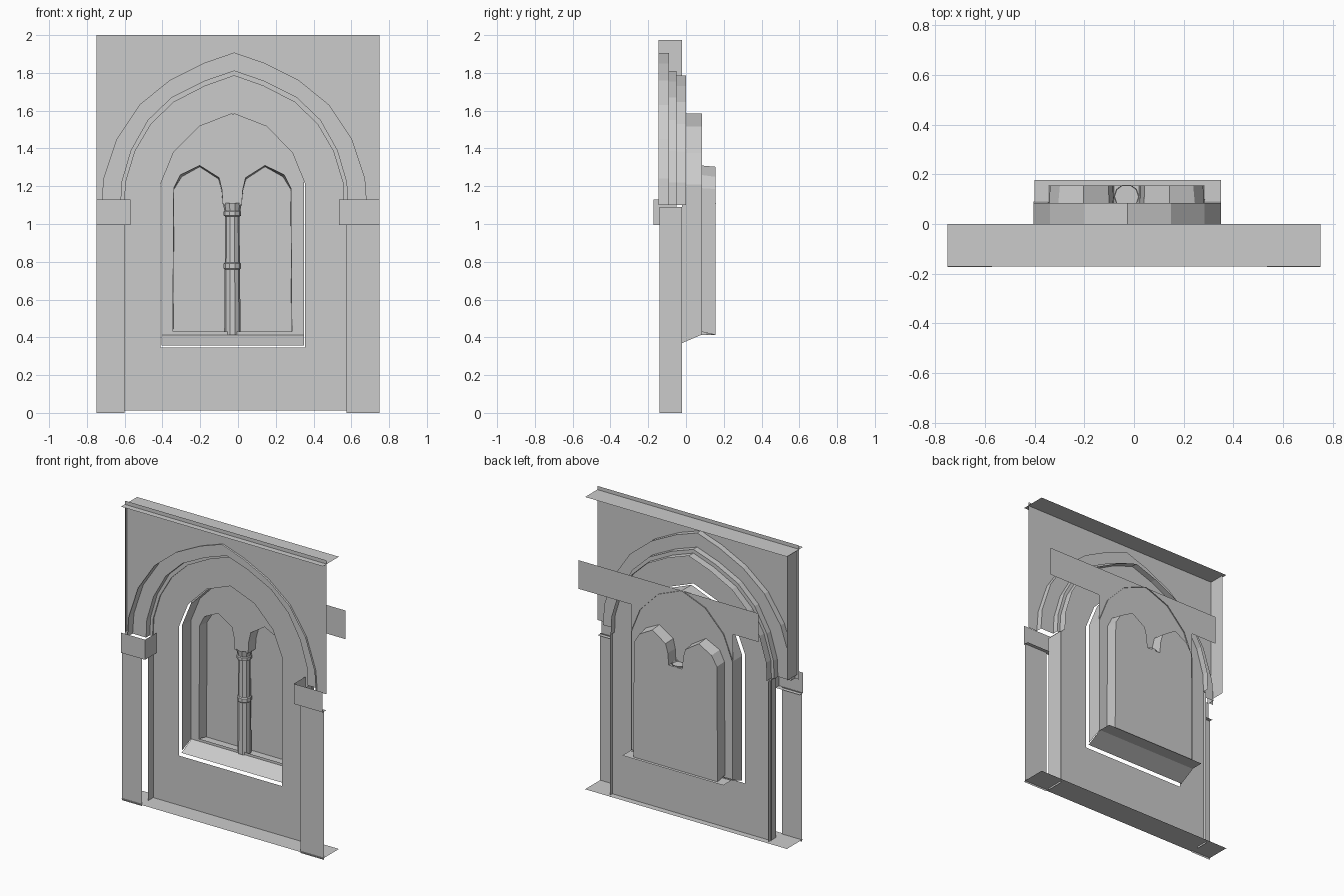
import bpy, bmesh

if "Cube" in bpy.data.objects:
    bpy.data.objects.remove(bpy.data.objects["Cube"])

C = -0.02  # centre line of the arches


def finish(bm, name):
    me = bpy.data.meshes.new(name)
    bm.to_mesh(me)
    bm.free()
    ob = bpy.data.objects.new(name, me)
    bpy.context.collection.objects.link(ob)
    return ob


def panel(name, y, outline, *holes):
    """Flat upright sheet at depth y, with optional holes."""
    bm = bmesh.new()
    edges = []
    for loop in (outline,) + holes:
        vs = [bm.verts.new((x, y, z)) for x, z in loop]
        edges += [bm.edges.new((vs[i - 1], vs[i])) for i in range(len(vs))]
    bmesh.ops.triangle_fill(bm, edges=edges, use_beauty=True, normal=(0, -1, 0))
    bmesh.ops.dissolve_limit(bm, angle_limit=0.01, verts=bm.verts, edges=bm.edges)
    return finish(bm, name)


def loft(name, *rows):
    """Sheet joining rows of (y, profile) with equal point counts."""
    bm = bmesh.new()
    vs = [[bm.verts.new((x, y, z)) for x, z in prof] for y, prof in rows]
    for a, b in zip(vs, vs[1:]):
        for i in range(len(a) - 1):
            bm.faces.new((a[i], a[i + 1], b[i + 1], b[i]))
    return finish(bm, name)


def floor_sheet(name, x0, x1, y0, y1, z):
    return loft(name, (y0, [(x0, z), (x1, z)]), (y1, [(x0, z), (x1, z)]))


def side_sheet(name, x, y0, y1, z0, z1):
    return loft(name, (y0, [(x, z0), (x, z1)]), (y1, [(x, z0), (x, z1)]))


def rect(x0, x1, z0, z1):
    return [(x0, z0), (x1, z0), (x1, z1), (x0, z1)]


def arch(half, cx=C):
    """Mirror a half profile (outside to apex) into a full arch, left to right."""
    return [(cx - x, z) for x, z in half] + [(cx + x, z) for x, z in half[-2::-1]]


# Arch profiles, springing to apex
outer = arch([(.70, 1.10), (.69, 1.24), (.62, 1.45), (.50, 1.63), (.34, 1.76), (.16, 1.85), (0, 1.905)])
middle = arch([(.60, 1.10), (.595, 1.22), (.545, 1.39), (.455, 1.55), (.33, 1.67), (.16, 1.755), (0, 1.81)])
inner = arch([(.58, 1.10), (.575, 1.22), (.525, 1.385), (.44, 1.53), (.32, 1.645), (.155, 1.73), (0, 1.785)])
window_half = [(.377, 1.21), (.31, 1.375), (.175, 1.515), (0, 1.585)]

# Front spandrel wall around the great arch
panel("spandrel_wall", -.13, [(-.75, 2), (-.75, 1.10)] + outer + [(.75, 1.10), (.75, 2)])
side_sheet("left_wall_end", -.735, -.145, -.02, 1.13, 1.975)
floor_sheet("wall_top", -.75, .75, -.17, 0, 1.975)
floor_sheet("wall_base", -.75, .75, -.17, 0, .012)

# Stepped archivolt
loft("arch_mouldings", (-.145, outer), (-.09, outer), (-.09, middle),
     (-.05, middle), (-.05, inner), (0, inner))

# Recessed wall with window hole
cw = -.027
hole = arch([(.383, .345), (.383, 1.21), (.315, 1.378), (.178, 1.517), (0, 1.586)], cw)
panel("recessed_wall", -.042, [(-.605, .012), (-.605, 1.10)] + inner + [(.58, 1.10), (.58, .012)], hole)

# Side piers and their impost blocks
panel("left_pier", -.16, rect(-.75, -.60, 0, 1.0))
panel("right_pier", -.16, rect(.575, .75, 0, 1.0))
side_sheet("left_pier_return", -.60, -.10, -.02, 0, 1.09)
side_sheet("right_pier_return", .577, -.14, -.02, 0, 1.09)
for side, x_in, x_out in (("left", -.57, -.75), ("right", .535, .75)):
    panel(side + "_impost_front", -.172, rect(x_in, x_out, .995, 1.13))
    side_sheet(side + "_impost_side", x_in, -.172, -.05, .995, 1.13)
    floor_sheet(side + "_impost_underside", x_in, x_out, -.172, -.135, .995)

# Window jambs and sloping sill
loft("window_jamb", (-.02, arch([(.377, .37)] + window_half, cw)),
     (.085, arch([(.377, .415)] + window_half, cw)))
loft("window_sill", (-.022, [(-.404, .357), (.35, .357)]), (.09, [(-.404, .415), (.35, .415)]))
floor_sheet("inner_ledge", -.40, .35, .09, .176, .413)

# Twin lancet opening, mirrored about the middle column
lancets = arch([(.315, .43), (.31, 1.19), (.275, 1.26), (.173, 1.31), (.07, 1.245),
                (.055, 1.18), (.05, 1.10), (0, 1.10)], -.03)
tympanum = [(-.404, .413), (.35, .413), (.35, 1.39), (.745, 1.39), (.745, 1.582),
            (-.595, 1.582), (-.595, 1.39), (-.404, 1.39)]
panel("tympanum", .078, tympanum, lancets)
glass = arch([(.313, .413), (.308, 1.185), (.268, 1.25), (.173, 1.303), (.073, 1.238),
              (.057, 1.18), (.05, 1.10), (0, 1.10)], -.03)
loft("lancet_reveal", (.078, lancets), (.155, glass))
panel("lancet_back", .155, glass)

# Middle column: turned shaft with rings
bm = bmesh.new()
profile = [(.413, .043), (.76, .041), (.765, .046), (.79, .046), (.795, .040), (1.04, .038),
           (1.045, .047), (1.065, .047), (1.07, .042), (1.11, .05)]
ring = [bm.verts.new((-.03 + r, .11, z)) for z, r in profile]
edges = [bm.edges.new(p) for p in zip(ring, ring[1:])]
bmesh.ops.spin(bm, geom=ring + edges, cent=(-.03, .11, 0), axis=(0, 0, 1),
               angle=6.283185, steps=10, use_merge=True)
bmesh.ops.recalc_face_normals(bm, faces=bm.faces)
finish(bm, "middle_column")
